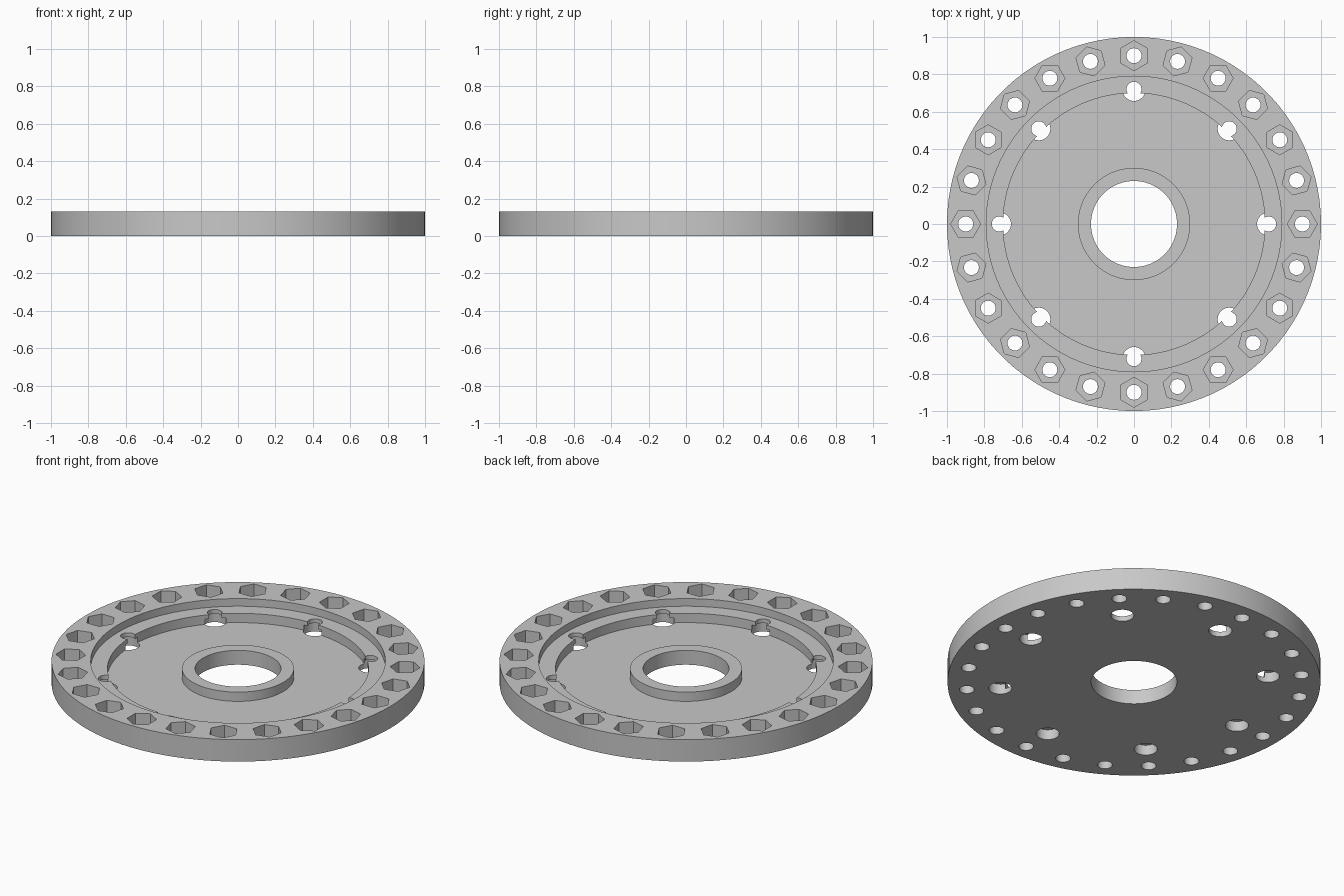
import bpy, bmesh, math
from mathutils import Matrix

cube = bpy.data.objects.get("Cube")
if cube:
    bpy.data.objects.remove(cube, do_unlink=True)

grey = bpy.data.materials.new("light_grey")
grey.use_nodes = True
COLOUR = (0.58, 0.58, 0.58, 1)
grey.diffuse_color = COLOUR
grey.node_tree.nodes["Principled BSDF"].inputs["Base Color"].default_value = COLOUR


def add_object(name, bm):
    bmesh.ops.recalc_face_normals(bm, faces=bm.faces)
    mesh = bpy.data.meshes.new(name)
    bm.to_mesh(mesh)
    bm.free()
    mesh.materials.append(grey)
    obj = bpy.data.objects.new(name, mesh)
    bpy.context.collection.objects.link(obj)
    return obj


def lathe(name, profile, steps):
    """Turn a closed (radius, height) profile around the z axis."""
    bm = bmesh.new()
    rings = []
    for i in range(steps):
        a = math.tau * i / steps
        rings.append([bm.verts.new((r * math.cos(a), r * math.sin(a), z)) for r, z in profile])
    n = len(profile)
    for i in range(steps):
        a, b = rings[i], rings[(i + 1) % steps]
        for j in range(n):
            k = (j + 1) % n
            bm.faces.new((a[j], b[j], b[k], a[k]))
    return add_object(name, bm)


def prism_ring(name, count, ring_radius, radius, sides, z0, z1):
    """Circle of upright prisms, each with a corner pointing outward."""
    bm = bmesh.new()
    for i in range(count):
        # Cone corners lie along +y, so turn them to +x first
        place = (Matrix.Rotation(math.tau * i / count, 4, "Z")
                 @ Matrix.Translation((ring_radius, 0, (z0 + z1) / 2))
                 @ Matrix.Rotation(math.pi / 2, 4, "Z"))
        bmesh.ops.create_cone(bm, cap_ends=True, segments=sides, radius1=radius,
                              radius2=radius, depth=z1 - z0, matrix=place)
    return add_object(name, bm)


# Stepped disc: hub bore, hub collar, recessed floor, ledge and outer rim
TOP, LEDGE, FLOOR = 0.13, 0.085, 0.03
disc = lathe("flange_disc", [
    (0.23, 0), (1, 0), (1, TOP), (0.79, TOP), (0.79, LEDGE), (0.7, LEDGE),
    (0.7, FLOOR), (0.3, FLOOR), (0.3, LEDGE), (0.23, LEDGE)], 100)

# Nut pockets and bolt holes in the rim, counterbored holes through the ledge
cutters = [
    prism_ring("nut_pockets", 24, 0.9, 0.08, 6, 0.05, 0.2),
    prism_ring("rim_bolt_holes", 24, 0.9, 0.04, 24, -0.1, 0.2),
    prism_ring("ledge_counterbores", 8, 0.72, 0.062, 32, -0.1, 0.06),
    prism_ring("ledge_screw_holes", 8, 0.72, 0.04, 32, -0.1, 0.2),
]
for cutter in cutters:
    cutter.hide_render = True
    mod = disc.modifiers.new(cutter.name, "BOOLEAN")
    mod.operation = "DIFFERENCE"
    mod.solver = "EXACT"
    mod.object = cutter

# Bake the cuts and drop the cutters
bpy.context.view_layer.update()
graph = bpy.context.evaluated_depsgraph_get()
cut_mesh = bpy.data.meshes.new_from_object(disc.evaluated_get(graph))
disc.modifiers.clear()
disc.data = cut_mesh
cut_mesh.materials.clear()
cut_mesh.materials.append(grey)
for poly in cut_mesh.polygons:
    poly.material_index = 0
for cutter in cutters:
    bpy.data.objects.remove(cutter, do_unlink=True)

# Soft curved walls, crisp edges
bpy.ops.object.select_all(action="DESELECT")
disc.select_set(True)
bpy.context.view_layer.objects.active = disc
bpy.ops.object.shade_smooth_by_angle(angle=math.radians(30))
